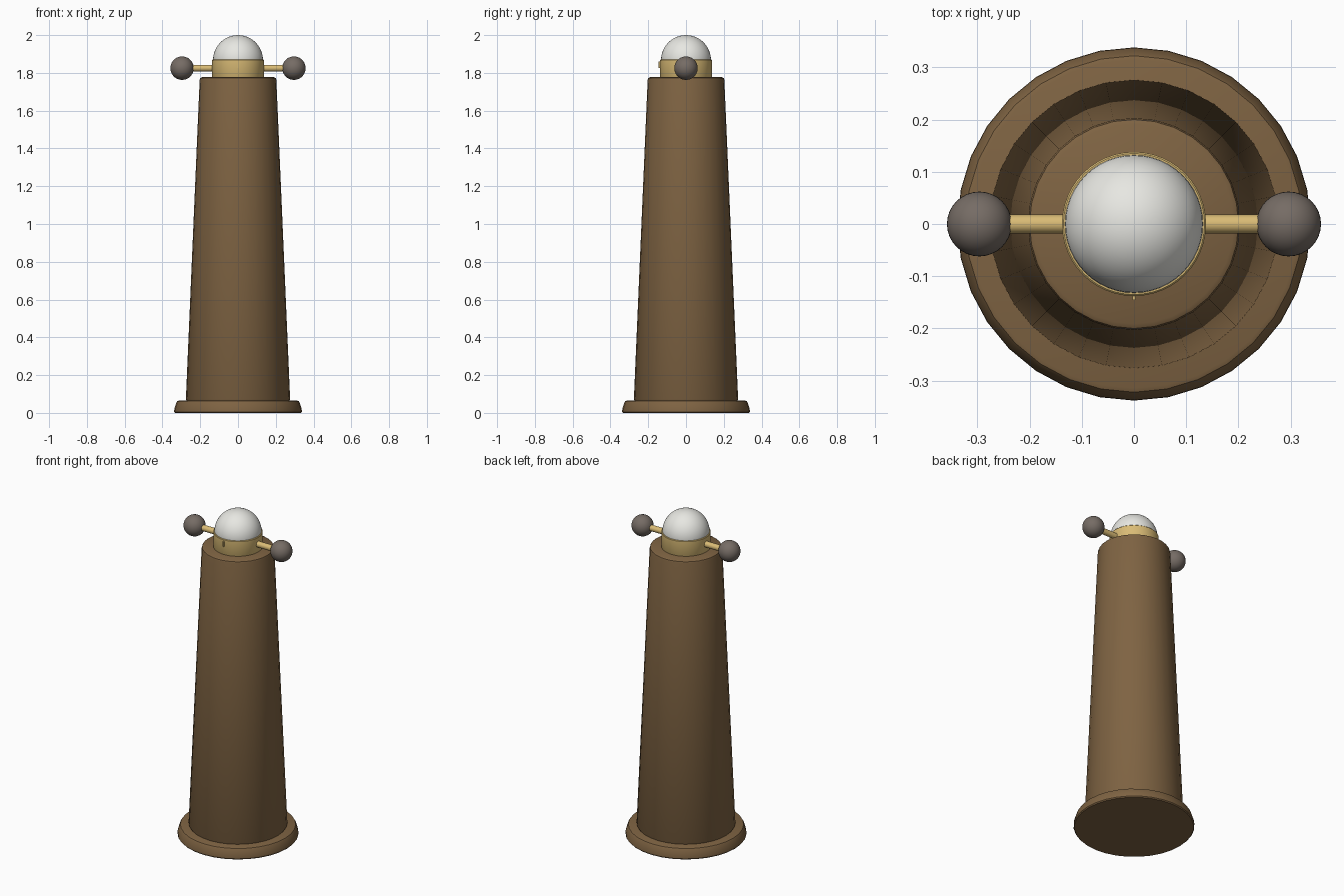
import bpy, math

if "Cube" in bpy.data.objects:
    bpy.data.objects.remove(bpy.data.objects["Cube"])


def material(name, rgb):
    m = bpy.data.materials.new(name)
    m.diffuse_color = (*rgb, 1)
    m.use_nodes = True
    m.node_tree.nodes["Principled BSDF"].inputs["Base Color"].default_value = m.diffuse_color
    return m


WOOD = material("brown wood", (0.21, 0.125, 0.055))
BRASS = material("brass", (0.70, 0.50, 0.18))
GLASS = material("white dome", (0.80, 0.80, 0.76))
IRON = material("grey iron", (0.18, 0.15, 0.13))


def finish(obj, name, mat, angle=35):
    obj.name = name
    obj.data.materials.append(mat)
    bpy.ops.object.select_all(action='DESELECT')
    obj.select_set(True)
    bpy.context.view_layer.objects.active = obj
    bpy.ops.object.shade_smooth_by_angle(angle=math.radians(angle))
    return obj


def lathe(name, profile, mat, sides=32):
    """Closed solid turned around z from (radius, height) points."""
    verts, faces = [], []
    for r, z in profile:
        for i in range(sides):
            a = 2 * math.pi * i / sides
            verts.append((r * math.cos(a), r * math.sin(a), z))
    for k in range(len(profile) - 1):
        for i in range(sides):
            j = (i + 1) % sides
            faces.append((k * sides + i, k * sides + j,
                          (k + 1) * sides + j, (k + 1) * sides + i))
    last = (len(profile) - 1) * sides
    faces.append(tuple(reversed(range(sides))))
    faces.append(tuple(range(last, last + sides)))
    mesh = bpy.data.meshes.new(name)
    mesh.from_pydata(verts, [], faces)
    obj = bpy.data.objects.new(name, mesh)
    bpy.context.collection.objects.link(obj)
    return finish(obj, name, mat)


def ball(name, radius, loc, mat, segments=32, rings=20):
    bpy.ops.mesh.primitive_uv_sphere_add(segments=segments, ring_count=rings,
                                         radius=radius, location=loc)
    return finish(bpy.context.object, name, mat)


# Wooden foot with a sloped, softened rim
lathe("foot", [(0.333, 0), (0.338, 0.006), (0.337, 0.022), (0.326, 0.056),
               (0.322, 0.062), (0.314, 0.065)], WOOD)

# Tapered pedestal with rounded top and bottom edges
lathe("pedestal", [(0.270, 0.06), (0.276, 0.072), (0.203, 1.763),
                   (0.200, 1.772), (0.191, 1.777)], WOOD)

# Brass collar and glass dome
lathe("collar", [(0.135, 1.77), (0.138, 1.775), (0.138, 1.867),
                 (0.135, 1.870)], BRASS, 48)
ball("dome", 0.132, (0, 0, 1.868), GLASS, 48, 24)

# Side arms carrying the iron balls
for side, label in ((-1, "left"), (1, "right")):
    bpy.ops.mesh.primitive_cylinder_add(vertices=16, radius=0.018, depth=0.16,
                                        location=(side * 0.19, 0, 1.825),
                                        rotation=(0, math.pi / 2, 0))
    finish(bpy.context.object, label + "_arm", BRASS)
    ball(label + "_ball", 0.062, (side * 0.296, 0, 1.825), IRON)

# Small index mark on the front of the collar
bpy.ops.mesh.primitive_cube_add(size=1, location=(0, -0.140, 1.843))
mark = bpy.context.object
mark.scale = (0.006, 0.010, 0.032)
finish(mark, "index_mark", BRASS)
